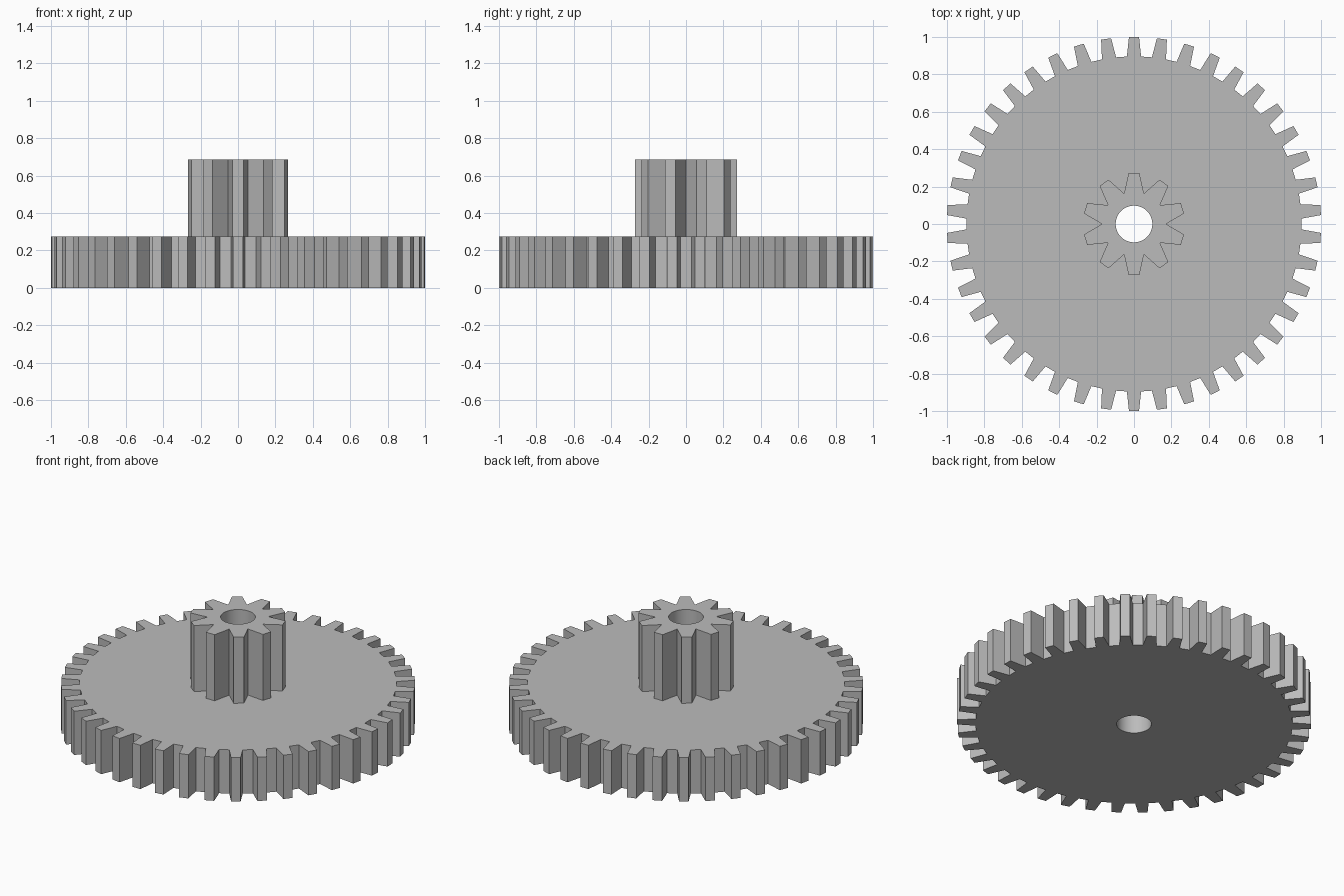
import bpy, bmesh
from math import sin, cos, pi, radians, hypot
from mathutils import Vector

if "Cube" in bpy.data.objects:
    bpy.data.objects.remove(bpy.data.objects["Cube"], do_unlink=True)

grey = bpy.data.materials.new("Plain grey")
grey.use_nodes = True
colour = (0.5, 0.5, 0.5, 1)
grey.diffuse_color = colour
grey.node_tree.nodes["Principled BSDF"].inputs["Base Color"].default_value = colour

BORE = 0.098
WHEEL_TOP = 0.273
PINION_TOP = 0.685


def tooth_outline(teeth, root, tip, root_half, tip_half):
    """Outline of straight-sided teeth; half widths are measured across a tooth."""
    points = []
    for i in range(teeth):
        a = 2 * pi * i / teeth
        out, side = Vector((sin(a), cos(a))), Vector((cos(a), -sin(a)))
        for r, w in ((root, -root_half), (tip, -tip_half), (tip, tip_half), (root, root_half)):
            points.append(out * r + side * w)
    return points


def gear(name, outline, z0, z1):
    """Extrude a toothed outline with a round bore through its centre."""
    bore = [Vector((BORE * cos(2 * pi * i / 48), BORE * sin(2 * pi * i / 48))) for i in range(48)]
    bm = bmesh.new()
    for loop in (outline, bore):
        verts = [bm.verts.new((p.x, p.y, z0)) for p in loop]
        for a, b in zip(verts, verts[1:] + verts[:1]):
            bm.edges.new((a, b))
    bmesh.ops.remove_doubles(bm, verts=bm.verts, dist=0.0005)
    bmesh.ops.triangle_fill(bm, edges=bm.edges[:], use_beauty=True, normal=(0, 0, 1))
    result = bmesh.ops.extrude_face_region(bm, geom=bm.faces[:], use_keep_orig=True)
    top = [v for v in result["geom"] if isinstance(v, bmesh.types.BMVert)]
    bmesh.ops.translate(bm, verts=top, vec=(0, 0, z1 - z0))
    bmesh.ops.recalc_face_normals(bm, faces=bm.faces)
    mesh = bpy.data.meshes.new(name)
    bm.to_mesh(mesh)
    bm.free()
    mesh.materials.append(grey)
    obj = bpy.data.objects.new(name, mesh)
    bpy.context.collection.objects.link(obj)
    bpy.ops.object.select_all(action="DESELECT")
    obj.select_set(True)
    bpy.context.view_layer.objects.active = obj
    bpy.ops.object.shade_smooth_by_angle(angle=radians(20))


# Large wheel with short, blunt teeth
gear("large_wheel", tooth_outline(42, 0.895, 1.0, 0.038, 0.027), 0, WHEEL_TOP)

# Small pinion whose teeth meet in sharp valleys
valley = 0.171
gear("pinion", tooth_outline(10, valley * cos(pi / 10), 0.272, valley * sin(pi / 10), 0.029),
     WHEEL_TOP, PINION_TOP)
